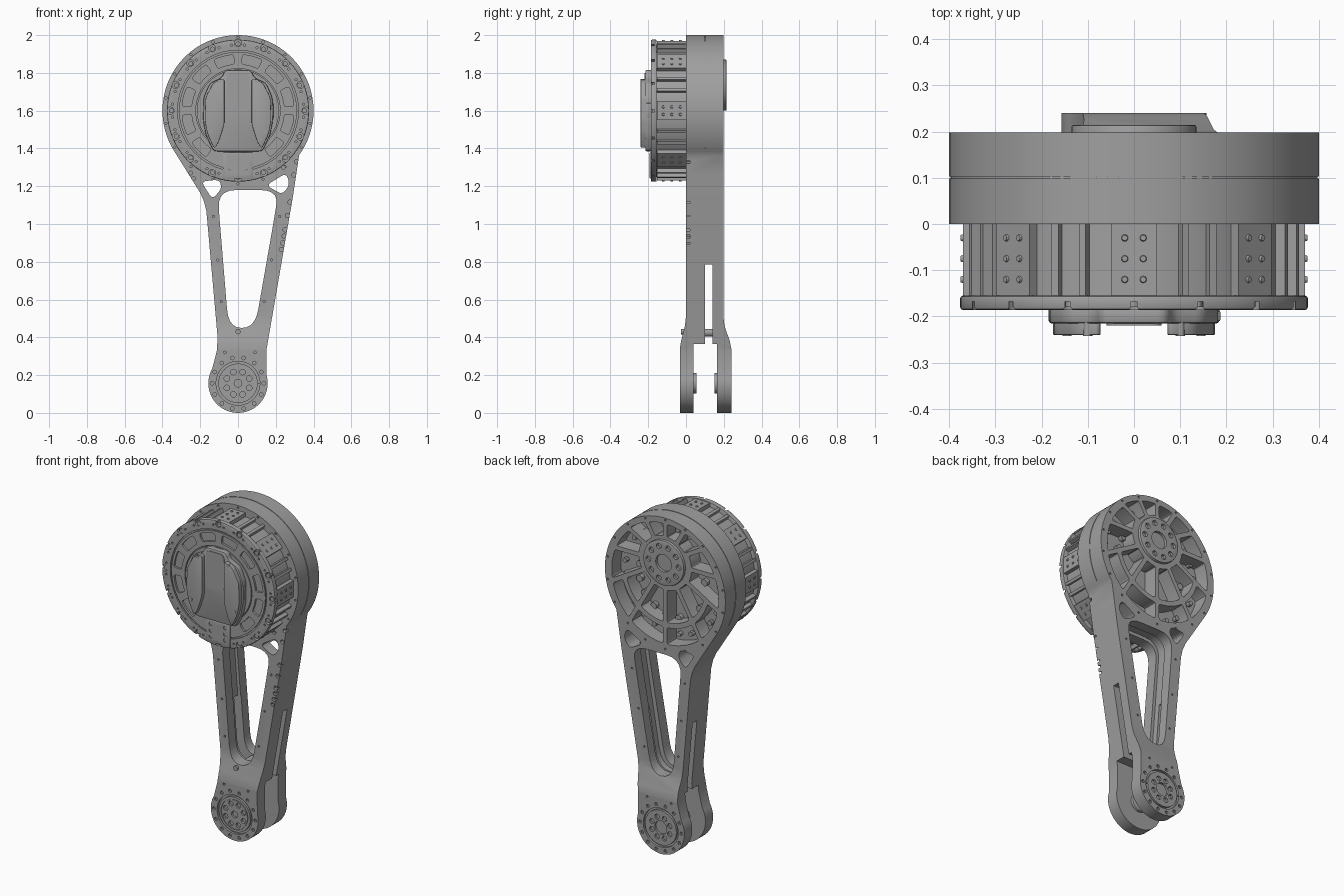
import bpy, bmesh, math
from math import sin, cos, radians, pi
from mathutils import Matrix, Vector

if "Cube" in bpy.data.objects:
    bpy.data.objects.remove(bpy.data.objects["Cube"])

metal = bpy.data.materials.new("grey metal")
metal.use_nodes = True
metal.diffuse_color = (0.35, 0.35, 0.35, 1)
metal.node_tree.nodes["Principled BSDF"].inputs["Base Color"].default_value = (0.35, 0.35, 0.35, 1)

HEAD = 1.6    # height of the motor axis
HUB = 1.735   # height of the rear hub
FOOT = 0.157  # height of the lower joint


# ---------- helpers: outlines are (x, z) lists, extruded along y ----------
def arc(cx, cz, r, a0, a1, n):
    steps = [radians(a0 + (a1 - a0) * i / n) for i in range(n + 1)]
    return [(cx + r * cos(a), cz + r * sin(a)) for a in steps]


def circle(cx, cz, r, n=32):
    return arc(cx, cz, r, 0, 360, n)[:-1]


def sector(cz, r0, r1, a0, a1, n=8):
    return arc(0, cz, r1, a0, a1, n) + arc(0, cz, r0, a1, a0, n)


def half_rings(cz, r0, r1):
    return [sector(cz, r0, r1, a, a + 179.6, 24) for a in (0, 180)]


def around(cz, r, count, start=0):
    return [(r * cos(radians(start) + 2 * pi * i / count),
             cz + r * sin(radians(start) + 2 * pi * i / count)) for i in range(count)]


def rounded(pts, r, n=5):
    out = []
    for i, p in enumerate(pts):
        p, a, b = Vector(p), Vector(pts[i - 1]), Vector(pts[(i + 1) % len(pts)])
        s = p + (a - p).normalized() * min(r, (a - p).length * 0.48)
        e = p + (b - p).normalized() * min(r, (b - p).length * 0.48)
        for k in range(n + 1):
            t = k / n
            q = s * (1 - t) ** 2 + p * 2 * t * (1 - t) + e * t * t
            out.append((q.x, q.y))
    return out


def finish(name, bm, bevel=0):
    bmesh.ops.recalc_face_normals(bm, faces=bm.faces)
    me = bpy.data.meshes.new(name)
    bm.to_mesh(me)
    bm.free()
    me.materials.append(metal)
    ob = bpy.data.objects.new(name, me)
    bpy.context.collection.objects.link(ob)
    if bevel:
        mod = ob.modifiers.new("bevel", "BEVEL")
        mod.width, mod.segments, mod.limit_method = bevel, 2, "ANGLE"
        mod.angle_limit = radians(40)
        apply(ob, mod)
    return ob


def apply(ob, mod):
    bpy.ops.object.select_all(action="DESELECT")
    bpy.context.view_layer.objects.active = ob
    ob.select_set(True)
    bpy.ops.object.modifier_apply(modifier=mod.name)


def prism(name, outlines, y0, y1, bevel=0):
    bm = bmesh.new()
    for pts in outlines:
        face = bm.faces.new([bm.verts.new((x, y0, z)) for x, z in pts])
        new = bmesh.ops.extrude_face_region(bm, geom=[face], use_keep_orig=True)["geom"]
        bmesh.ops.translate(bm, vec=(0, y1 - y0, 0), verts=[v for v in new if isinstance(v, bmesh.types.BMVert)])
    return finish(name, bm, bevel)


def boolean(ob, cutter, operation="DIFFERENCE"):
    mod = ob.modifiers.new("cut", "BOOLEAN")
    mod.object, mod.operation, mod.solver = cutter, operation, "EXACT"
    apply(ob, mod)
    bpy.data.objects.remove(cutter)


def cut(ob, outlines, y0, y1):
    boolean(ob, prism("cutter", outlines, y0, y1))


def dots(centres, r, n=12):
    return [circle(x, z, r, n) for x, z in centres]


# ---------- leg link: front outline intersected with side profile ----------
outline = (arc(0, HEAD, 0.4, -36, 212, 72)
           + [(-0.2, 1.165), (-0.18, 1.12), (-0.168, 1.07), (-0.163, 1.02), (-0.108, 0.4), (-0.112, 0.33)]
           + arc(0, FOOT, 0.157, 150, 375, 48) + [(0.15, 0.33), (0.29, 1.14), (0.308, 1.26)])
link = prism("leg_link", [outline], -0.1, 0.3)
side = [(-0.033, -0.1), (-0.033, 0.34), (-0.026, 0.38), (-0.006, 0.46), (0, 0.51), (0, 2.1),
        (0.198, 2.1), (0.198, 0.51), (0.204, 0.46), (0.232, 0.38), (0.24, 0.34), (0.24, -0.1),
        (0.165, -0.1), (0.165, 0.365), (0.14, 0.365), (0.14, 0.785), (0.1, 0.785), (0.1, 0.365),
        (0.04, 0.365), (0.04, -0.1)]
profile = prism("profile", [side], -0.6, 0.6)
profile.data.transform(Matrix(((0, 1, 0, 0), (1, 0, 0, 0), (0, 0, 1, 0), (0, 0, 0, 1))))
profile.data.flip_normals()
boolean(link, profile, "INTERSECT")

# window, inner channel and triangular lightening holes
window = [(-0.11, 1.18), (0.215, 1.18), (0.19, 1.02), (0.09, 0.45), (-0.05, 0.45)]
cut(link, [rounded(window, 0.1)], -0.2, 0.4)
channel = [(-0.128, 1.2), (0.24, 1.2), (0.213, 1.02), (0.115, 0.43), (-0.068, 0.43)]
cut(link, [rounded(channel, 0.11)], 0.065, 0.135)
cut(link, [rounded([(-0.195, 1.225), (-0.1, 1.235), (-0.085, 1.19), (-0.135, 1.13)], 0.03),
           rounded([(0.15, 1.205), (0.255, 1.27), (0.275, 1.21), (0.235, 1.155)], 0.03)], -0.2, 0.4)

# seam around the head
cut(link, [sector(HEAD, 0.397, 0.42, -30, 208, 60)], 0.098, 0.103)


# rear pockets between spokes that radiate from the hub
def reach(a, limit):
    dz = HUB - HEAD
    return -dz * sin(a) + math.sqrt(limit ** 2 - (dz * cos(a)) ** 2)


def pocket(a0, a1, inner, outer, n=6):
    def side_points(fn, flip):
        pts = []
        for i in range(n + 1):
            t = i / n
            mid = fn(radians(a0 + (a1 - a0) * t))
            gap = 0.013 / mid
            a = radians(a0) + gap + (radians(a1 - a0) - 2 * gap) * t
            pts.append((fn(a) * cos(a), HUB + fn(a) * sin(a)))
        return pts[::-1] if flip else pts
    return rounded(side_points(outer, False) + side_points(inner, True), 0.012, 2)


pockets = []
for k in range(12):
    a = k * 30
    if 30 <= a < 150:
        pockets.append(pocket(a, a + 30, lambda t: 0.155, lambda t: reach(t, 0.365)))
    elif a < 30 or 150 <= a < 210 or a == 330:
        pockets.append(pocket(a, a + 30, lambda t: 0.175, lambda t: reach(t, 0.355)))
    else:
        pockets.append(pocket(a, a + 30, lambda t: 0.165, lambda t: reach(t, 0.365) * 0.72))
        pockets.append(pocket(a, a + 30, lambda t: reach(t, 0.365) * 0.72 + 0.03, lambda t: reach(t, 0.355)))
cut(link, pockets, 0.11, 0.3)

# small screw holes on the front of the arm and on the head rim
row = [(0.31, 1.33), (0.295, 1.26), (0.275, 1.115), (0.262, 1.045), (0.25, 0.97), (0.245, 0.935), (0.238, 0.9), (0.23, 0.865)]
cut(link, dots(row, 0.012) + dots([(-0.235, 1.24), (-0.25, 1.27), (0.24, 1.3)], 0.01), -0.1, 0.02)
small = [(-0.13, 1.04), (-0.107, 0.81), (-0.088, 0.59), (0.138, 0.59), (0.177, 0.81), (0.22, 1.04)]
for y0, y1 in ((-0.1, 0.01), (0.188, 0.3)):
    cut(link, dots(small, 0.006, 8) + dots(around(HEAD, 0.387, 18, 10), 0.006, 8), y0, y1)

# lower joint faces: groove, bolt circle and rim notches on both forks
for y0, y1, hole in ((-0.1, -0.02, 0.02), (0.227, 0.3, 0.04)):
    cut(link, half_rings(FOOT, 0.104, 0.116) + dots(around(FOOT, 0.064, 8, 22.5), 0.015)
        + [circle(0, FOOT, hole, 20)] + dots(around(FOOT, 0.137, 14), 0.01, 8)
        + dots([(-0.07, 0.32), (0.09, 0.32)], 0.007, 8), y0, y1)
cut(link, half_rings(FOOT, 0.086, 0.09), -0.1, -0.028)

# bearing bosses inside the fork, and the cross pin above it
for label, y0, y1 in (("front", 0.03, 0.056), ("rear", 0.15, 0.175)):
    boss = prism(label + "_fork_boss", [circle(0, FOOT, 0.055)], y0, y1, 0.004)
    cut(boss, [circle(0, FOOT, 0.03)], 0.035 if label == "front" else 0.1, 0.1 if label == "front" else 0.17)
prism("cross_pin", [circle(0, 0.425, 0.02, 16)], -0.012, 0.2)
prism("pin_head", [circle(0, 0.43, 0.014, 16)], -0.026, 0)

# rear hub with bolt circle, and bosses on the pocket floor
hub = prism("rear_hub", [circle(0, HUB, 0.135, 48)], 0.15, 0.214, 0.004)
cut(hub, dots(around(HUB, 0.1, 10), 0.016) + [circle(0, HUB, 0.052, 24)], 0.17, 0.3)
prism("hub_core", [circle(0, HUB, 0.022, 16)], 0.16, 0.19)
prism("pocket_bosses", dots(around(HEAD, 0.22, 16, 11), 0.02) + dots(around(HEAD, 0.315, 24, 7), 0.014), 0.1, 0.135)

# ---------- motor on the front ----------
prism("motor_can", [circle(0, HEAD, 0.35, 64)], -0.16, 0.01)
bm = bmesh.new()
for k in range(16):
    turn = Matrix.Translation((0, 0, HEAD)) @ Matrix.Rotation(k * pi / 8, 4, "Y")
    if k % 2 == 0:  # screw plate with two columns of three screws
        bmesh.ops.create_cube(bm, matrix=turn @ Matrix.Translation((0, -0.077, 0.335)) @ Matrix.Diagonal((0.1, 0.155, 0.07, 1)))
        for x in (-0.02, 0.02):
            for y in (-0.03, -0.075, -0.12):
                bmesh.ops.create_cone(bm, cap_ends=True, segments=10, radius1=0.008, radius2=0.006, depth=0.006,
                                      matrix=turn @ Matrix.Translation((x, y, 0.372)))
    else:  # pair of cooling ribs
        for x in (-0.032, 0.032):
            bmesh.ops.create_cube(bm, matrix=turn @ Matrix.Translation((x, -0.077, 0.345)) @ Matrix.Diagonal((0.016, 0.155, 0.05, 1)))
finish("motor_ribs", bm)

flange = prism("motor_flange", [circle(0, HEAD, 0.376, 96)], -0.186, -0.155, 0.006)
cut(flange, dots(around(HEAD, 0.358, 16), 0.019, 16), -0.3, -0.168)
cut(flange, dots(around(HEAD, 0.348, 32, 5.6), 0.006, 8) + half_rings(HEAD, 0.312, 0.32), -0.3, -0.178)
slots = [rounded(sector(HEAD, 0.247, 0.297, a - 10.5, a + 10.5, 6), 0.02, 3) for a in range(15, 360, 30) if a not in (255, 285)]
cut(flange, slots + half_rings(HEAD, 0.218, 0.223), -0.3, -0.174)
prism("flange_screws", dots(around(HEAD, 0.353, 16), 0.013), -0.18, -0.16)

# cable block below the cap
block = prism("cable_block", [[(-0.08, 1.24), (0.08, 1.24), (0.08, 1.38), (-0.08, 1.38)]], -0.192, -0.17, 0.004)
cut(block, dots([(x, z) for x in (-0.048, 0.048) for z in (1.275, 1.31, 1.35)], 0.011), -0.3, -0.184)

# cap: two raised wings either side of a sunken centre strip
cap_half = [(0.07, 1.815), (0.085, 1.775), (0.15, 1.745), (0.182, 1.67), (0.185, 1.55), (0.17, 1.47), (0.13, 1.385)]
cap_outline = cap_half + [(-x, z) for x, z in reversed(cap_half)]
prism("cap_base", [rounded(cap_outline, 0.02, 3)], -0.215, -0.18, 0.006)
for label, s in (("left", 1), ("right", -1)):
    wing = [(0.072, 1.775), (0.13, 1.75), (0.172, 1.67), (0.176, 1.55), (0.163, 1.48), (0.125, 1.395), (0.1, 1.44), (0.072, 1.53)]
    prism(label + "_cap_wing", [rounded([(s * x, z) for x, z in wing], 0.02, 3)], -0.24, -0.2, 0.01)
    prism(label + "_cap_screws", dots([(s * 0.1, 1.755), (s * 0.145, 1.49)], 0.01), -0.242, -0.21)
prism("cap_strip", [rounded([(-0.06, 1.8), (0.06, 1.8), (0.06, 1.58), (-0.06, 1.58)], 0.03)], -0.219, -0.21)
prism("cap_socket", [[(0.13, 1.56), (0.187, 1.56), (0.187, 1.64), (0.13, 1.64)]], -0.21, -0.188, 0.003)

# smooth the curved walls, keep the edges crisp
bpy.ops.object.select_all(action="DESELECT")
for ob in bpy.context.scene.objects:
    if ob.type == "MESH" and ob.data.materials and ob.data.materials[0] == metal:
        ob.select_set(True)
        bpy.context.view_layer.objects.active = ob
bpy.ops.object.shade_smooth_by_angle(angle=radians(30))
